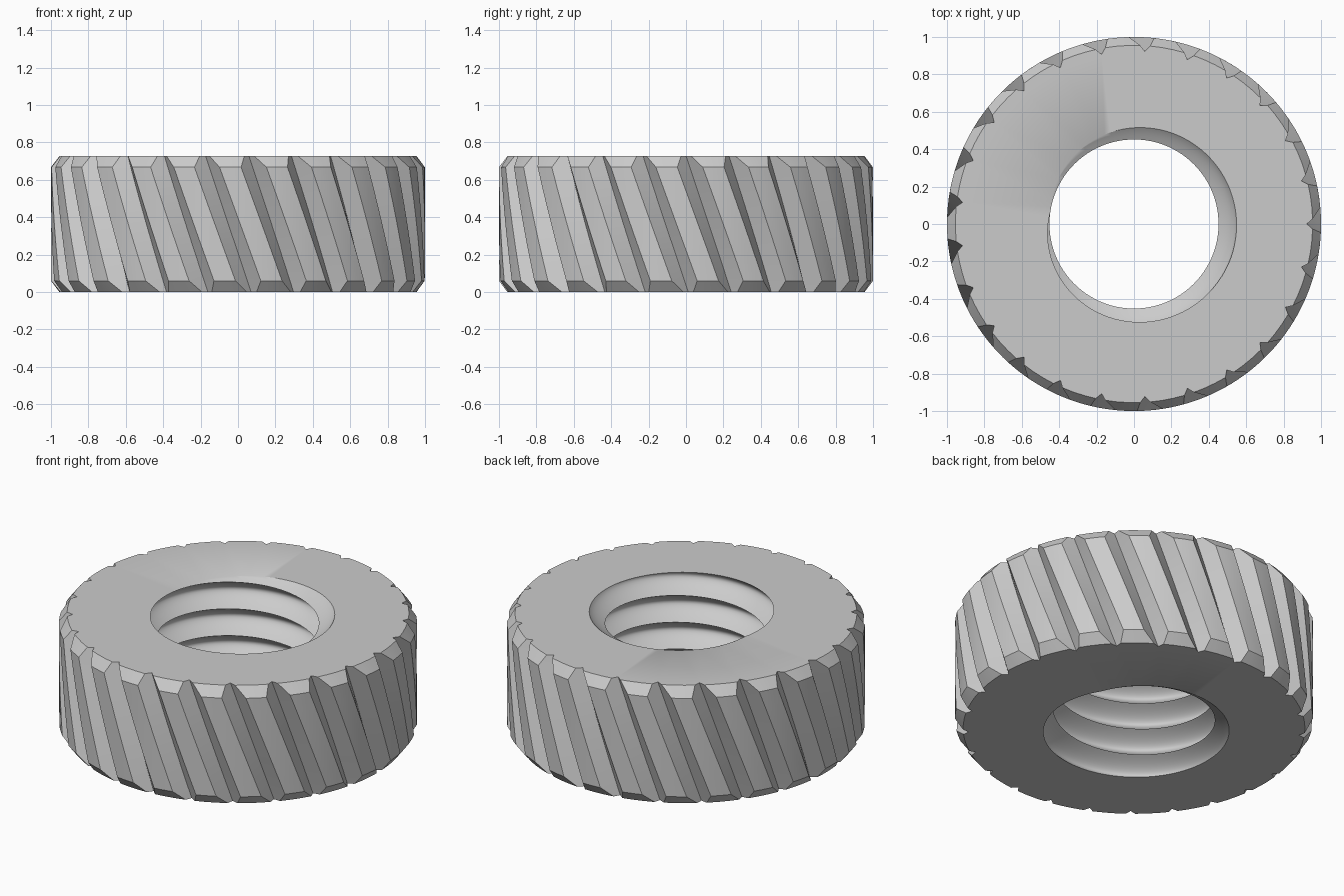
import bpy, bmesh, math

if "Cube" in bpy.data.objects:
    bpy.data.objects.remove(bpy.data.objects["Cube"])

HEIGHT, CHAMFER = 0.727, 0.06
R_OUT, R_RIM, R_VALLEY = 1.0, 0.955, 0.924
GROOVES = 25
PITCH_ANGLE = 2 * math.pi / GROOVES
HALF_GROOVE = math.radians(3.9)
HELIX = math.tan(math.radians(20))
R_CREST, DEPTH, THREAD = 0.452, 0.097, 0.165
COLUMNS, STEPS = 96, 16


def polar(bm, r, a, z):
    return bm.verts.new((r * math.cos(a), r * math.sin(a), z))


def knurl_ring(bm, z, r):
    """One cross-section of the outside: V grooves between lands."""
    ring = []
    half = HALF_GROOVE * (r - R_VALLEY) / (R_OUT - R_VALLEY)
    land = PITCH_ANGLE - 2 * half
    for i in range(GROOVES):
        a = i * PITCH_ANGLE + HELIX * (HEIGHT - z)
        ring.append(polar(bm, R_VALLEY, a, z))
        for k in range(4):
            ring.append(polar(bm, r, a + half + land * k / 3, z))
    return ring


def thread_radius(phase):
    """Rounded root with a sharp crest at whole phases."""
    d = abs(phase % 1 - 0.5) * 2
    return R_CREST + DEPTH * (1 - d ** 1.7)


def thread_column(bm, t):
    """Samples that follow the helix, clipped to the two end planes."""
    col = []
    for k in range(-6 * STEPS, STEPS + 1):
        z = min(max(HEIGHT + THREAD * (t + k / STEPS), 0), HEIGHT)
        r = thread_radius((z - HEIGHT) / THREAD - t)
        col.append(polar(bm, r, math.radians(172) + 2 * math.pi * t, z))
    return col


def skin(bm, rows, closed):
    for a, b in zip(rows, rows[1:]):
        n = len(a)
        for i in range(n if closed else n - 1):
            j = (i + 1) % n
            bm.faces.new((a[i], a[j], b[j], b[i]))


bm = bmesh.new()

# Knurled outside with chamfered ends
middle = [CHAMFER + (HEIGHT - 2 * CHAMFER) * i / 6 for i in range(7)]
sections = [(0, R_RIM)] + [(z, R_OUT) for z in middle] + [(HEIGHT, R_RIM)]
skin(bm, [knurl_ring(bm, z, r) for z, r in sections], True)

# Threaded bore
skin(bm, [thread_column(bm, j / COLUMNS) for j in range(COLUMNS + 1)], False)
bmesh.ops.remove_doubles(bm, verts=bm.verts[:], dist=1e-5)
bmesh.ops.delete(bm, geom=[e for e in bm.edges if not e.link_faces], context='EDGES')

# Flat end faces
for level in (0, HEIGHT):
    rim = [e for e in bm.edges if e.is_boundary
           and all(abs(v.co.z - level) < 1e-5 for v in e.verts)]
    bmesh.ops.triangle_fill(bm, edges=rim, use_beauty=True,
                            normal=(0, 0, 1 if level else -1))
bmesh.ops.recalc_face_normals(bm, faces=bm.faces[:])

mesh = bpy.data.meshes.new("knurled_nut")
bm.to_mesh(mesh)
bm.free()
nut = bpy.data.objects.new("knurled_nut", mesh)
bpy.context.collection.objects.link(nut)

# Plain metal colour
metal = bpy.data.materials.new("light_grey_metal")
metal.use_nodes = True
colour = (0.6, 0.6, 0.6, 1)
metal.diffuse_color = colour
metal.node_tree.nodes["Principled BSDF"].inputs["Base Color"].default_value = colour
mesh.materials.append(metal)

bpy.ops.object.select_all(action='DESELECT')
nut.select_set(True)
bpy.context.view_layer.objects.active = nut
bpy.ops.object.shade_smooth_by_angle(angle=math.radians(33))
